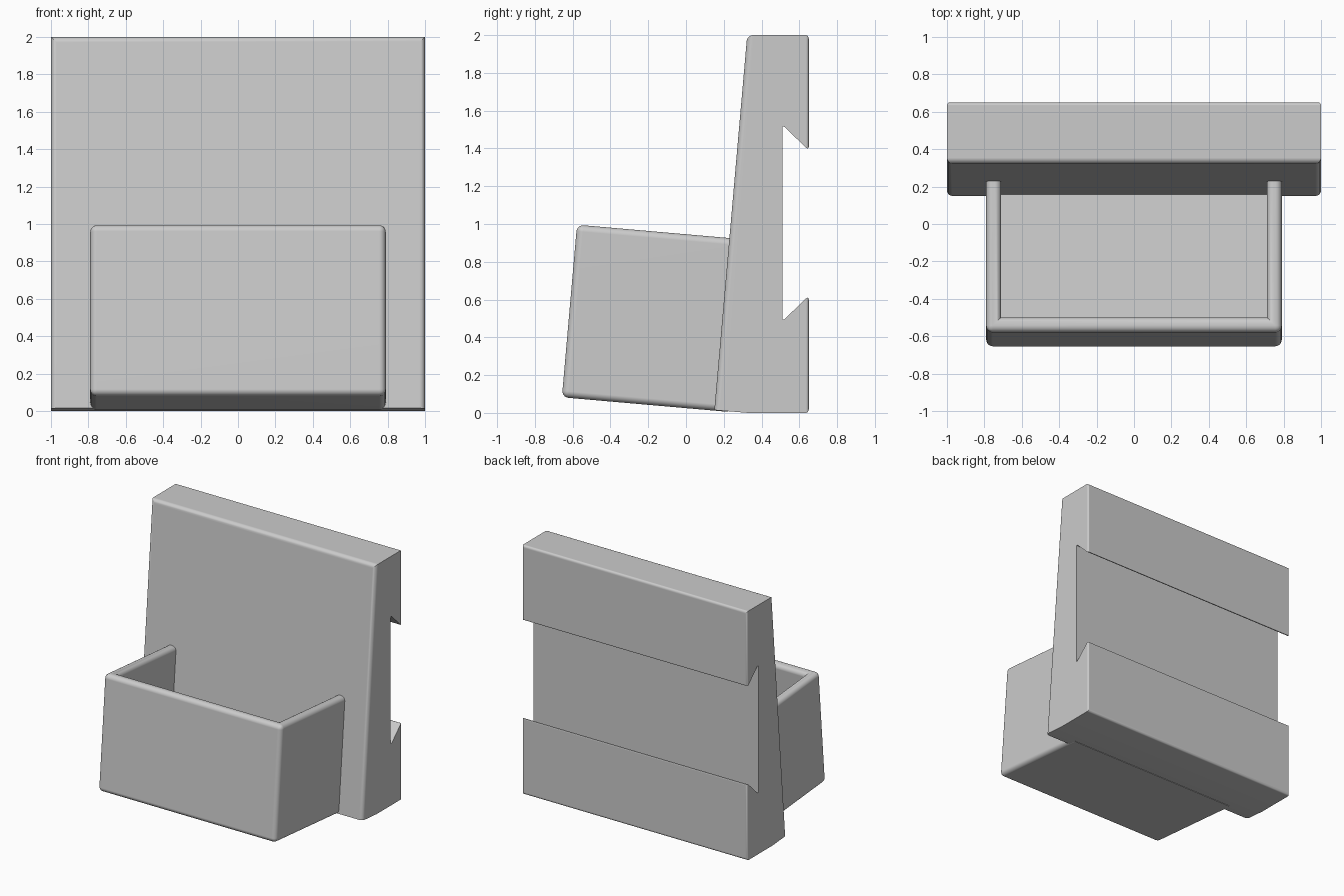
import bpy, bmesh, math
from mathutils import Matrix, Vector

if "Cube" in bpy.data.objects:
    bpy.data.objects.remove(bpy.data.objects["Cube"], do_unlink=True)

grey = bpy.data.materials.new("light_grey")
grey.use_nodes = True
colour = (0.6, 0.6, 0.6, 1)
grey.diffuse_color = colour
grey.node_tree.nodes["Principled BSDF"].inputs["Base Color"].default_value = colour

TILT = math.radians(-5)


def prism(bm, points, start, direction):
    """Extrude a closed profile of 3D points along a vector."""
    face = bm.faces.new([bm.verts.new(Vector(p) + Vector(start)) for p in points])
    ext = bmesh.ops.extrude_face_region(bm, geom=[face])
    moved = [v for v in ext["geom"] if isinstance(v, bmesh.types.BMVert)]
    bmesh.ops.translate(bm, verts=moved, vec=direction)
    bmesh.ops.recalc_face_normals(bm, faces=bm.faces)


def finish(bm, name, radius, full=0.035):
    """Round each edge by its own radius and shade smoothly."""
    layer = bm.edges.layers.float.new("bevel_weight_edge")
    for e in bm.edges:
        e[layer] = radius(e.verts[0].co, e.verts[1].co) / full
    mesh = bpy.data.meshes.new(name)
    bm.to_mesh(mesh)
    bm.free()
    mesh.materials.append(grey)
    obj = bpy.data.objects.new(name, mesh)
    bpy.context.collection.objects.link(obj)
    bpy.ops.object.select_all(action="DESELECT")
    obj.select_set(True)
    bpy.context.view_layer.objects.active = obj
    bevel = obj.modifiers.new("round_edges", "BEVEL")
    bevel.limit_method = "WEIGHT"
    bevel.width = full
    bevel.segments = 5
    bpy.ops.object.modifier_apply(modifier=bevel.name)
    bpy.ops.object.shade_smooth_by_angle(angle=math.radians(30))
    normals = obj.modifiers.new("flat_faces", "WEIGHTED_NORMAL")
    normals.keep_sharp = True
    return obj


# Back plate: leaning front, upright rear with a dovetail groove
profile = [(0.15, 0.015), (0.324, 2), (0.65, 2), (0.65, 1.39), (0.51, 1.525),
           (0.51, 0.485), (0.65, 0.62), (0.65, 0), (0.33, 0)]
bm = bmesh.new()
prism(bm, [(0, y, z) for y, z in profile], (-1, 0, 0), (2, 0, 0))


def plate_radius(a, b):
    mid = (a + b) / 2
    across = abs(a.x - b.x) > 1
    if mid.y < 0.33:                      # front face
        if across:
            return 0.03 if mid.z > 1 else 0
        return 0.03 if abs(a.z - b.z) > 1 else 0
    if across:                            # rear edges and groove
        return 0.02 if mid.y > 0.5 else 0
    return 0.015 if mid.y > 0.64 else 0   # rear uprights


finish(bm, "back_plate", plate_radius)

# Tray: open box, its rear sunk into the plate
W, DEPTH, HEIGHT, WALL, SINK = 0.79, 0.81, 0.917, 0.08, 0.07
bm = bmesh.new()
prism(bm, [(-W, -DEPTH, 0), (W, -DEPTH, 0), (W, SINK, 0), (-W, SINK, 0)],
      (0, 0, 0), (0, 0, HEIGHT))
top = max(bm.faces, key=lambda f: f.calc_center_median().z)
bmesh.ops.inset_region(bm, faces=[top], thickness=WALL, use_even_offset=True)
for v in top.verts:
    if v.co.y > -0.2:
        v.co.y = 0.03
cavity = bmesh.ops.extrude_face_region(bm, geom=[top])
floor = [v for v in cavity["geom"] if isinstance(v, bmesh.types.BMVert)]
bmesh.ops.translate(bm, verts=floor, vec=(0, 0, WALL - HEIGHT))
if top.is_valid:
    bmesh.ops.delete(bm, geom=[top], context="FACES_ONLY")
bmesh.ops.recalc_face_normals(bm, faces=bm.faces)


def tray_radius(a, b):
    if min(a.y, b.y) > 0:                 # hidden inside the plate
        return 0
    inner = [abs(v.x) < W - 0.01 for v in (a, b)]
    rim = min(a.z, b.z) > HEIGHT - 0.01
    if inner[0] != inner[1]:
        return 0
    return 0.035 if rim or not inner[0] else 0


tray = finish(bm, "front_tray", tray_radius)
tray.data.transform(Matrix.Translation((0, 0.15, 0.012)) @ Matrix.Rotation(TILT, 4, "X"))
